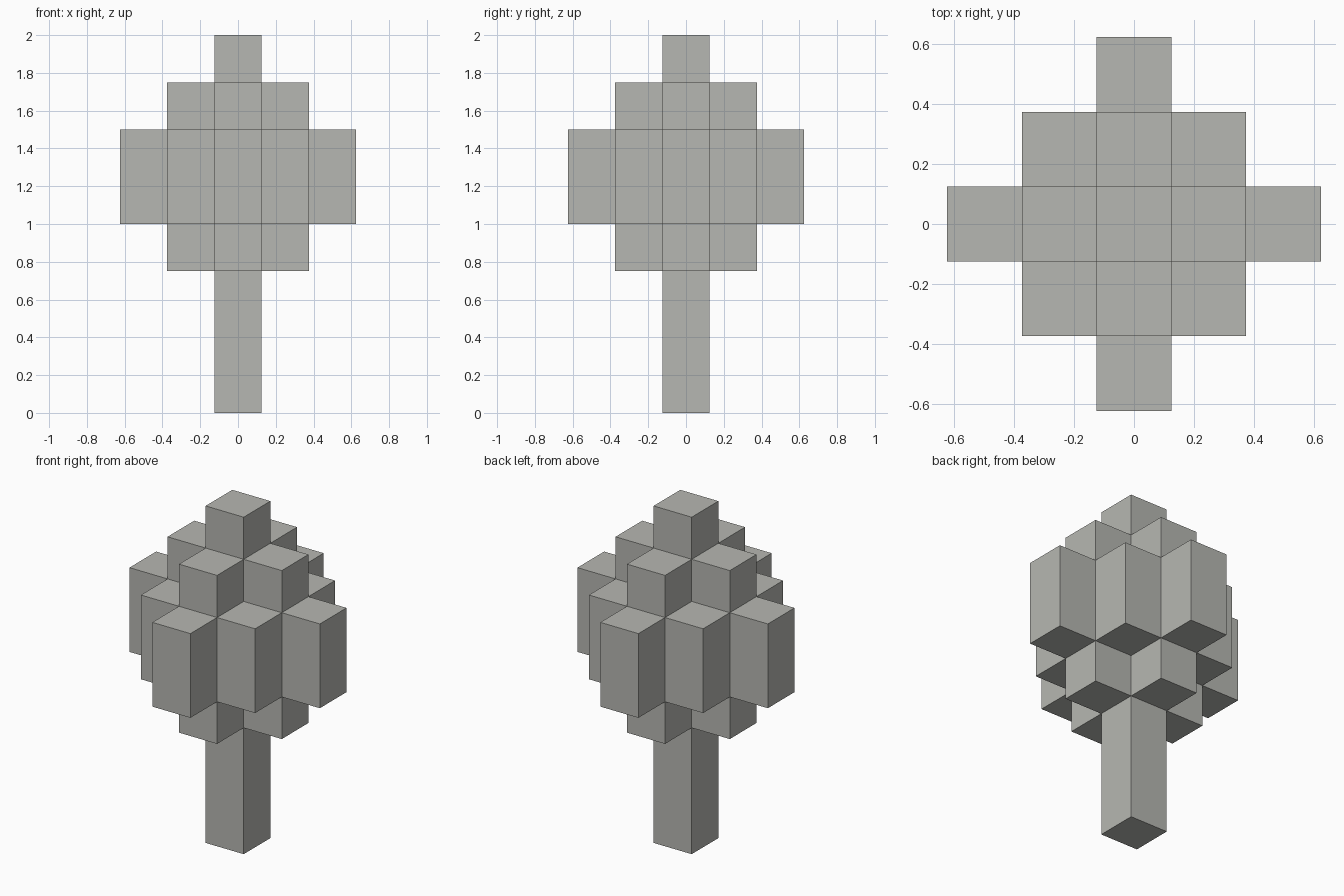
import bpy
import bmesh
from mathutils import Vector

cube = bpy.data.objects.get("Cube")
if cube:
    bpy.data.objects.remove(cube, do_unlink=True)

grey = bpy.data.materials.new("warm grey")
grey.use_nodes = True
colour = (0.47, 0.475, 0.445, 1)
grey.diffuse_color = colour
grey.node_tree.nodes["Principled BSDF"].inputs["Base Color"].default_value = colour

CELL = 0.25
# Bottom and top of each ring of square columns, from the centre outward
RINGS = [("trunk_and_treetop", 0, 2), ("inner_foliage", 0.75, 1.75), ("outer_foliage", 1, 1.5)]
SIDES = [(1, 0), (0, 1), (-1, 0), (0, -1)]


def add_face(bm, points):
    bm.faces.new([bm.verts.new(p) for p in points])


def add_column(bm, i, j, ring):
    """One square column, with only the walls that its neighbours leave exposed."""
    low, high = RINGS[ring][1:]
    centre = Vector((i, j, 0)) * CELL
    corners = [centre + Vector((x, y, 0)) * CELL / 2
               for x, y in [(-1, -1), (1, -1), (1, 1), (-1, 1)]]
    up = Vector((0, 0, 1))
    add_face(bm, [c + up * high for c in corners])
    add_face(bm, [c + up * low for c in reversed(corners)])
    for dx, dy in SIDES:
        outer = abs(i + dx) + abs(j + dy)
        if outer < ring:
            continue
        spans = [(low, high)]
        if outer < len(RINGS):
            spans = [(low, RINGS[outer][1]), (RINGS[outer][2], high)]
        out = Vector((dx, dy, 0)) * CELL / 2
        along = Vector((-dy, dx, 0)) * CELL / 2
        a, b = centre + out - along, centre + out + along
        for z0, z1 in spans:
            add_face(bm, [a + up * z0, b + up * z0, b + up * z1, a + up * z1])


# Trunk column and the two stepped foliage rings
for ring, (name, low, high) in enumerate(RINGS):
    bm = bmesh.new()
    for i in range(-ring, ring + 1):
        for j in range(-ring, ring + 1):
            if abs(i) + abs(j) == ring:
                add_column(bm, i, j, ring)
    bmesh.ops.remove_doubles(bm, verts=bm.verts, dist=0.0001)
    mesh = bpy.data.meshes.new(name)
    bm.to_mesh(mesh)
    bm.free()
    mesh.materials.append(grey)
    bpy.context.collection.objects.link(bpy.data.objects.new(name, mesh))
